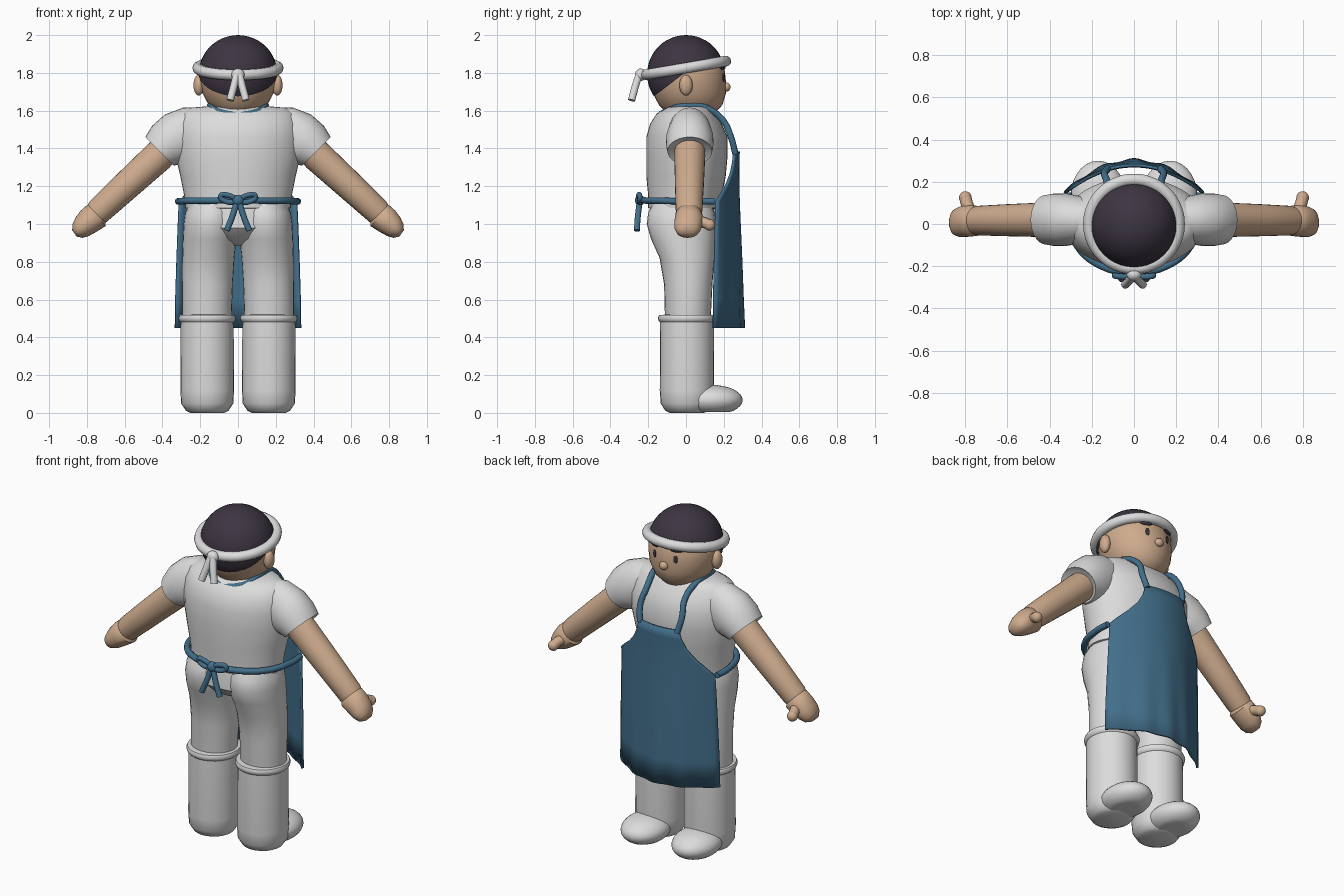
import bpy, bmesh, math
from mathutils import Vector

if "Cube" in bpy.data.objects:
    bpy.data.objects.remove(bpy.data.objects["Cube"])

def material(name, rgb):
    m = bpy.data.materials.new(name)
    m.diffuse_color = (*rgb, 1)
    m.use_nodes = True
    m.node_tree.nodes["Principled BSDF"].inputs["Base Color"].default_value = m.diffuse_color
    return m

WHITE = material("white_cloth", (0.72, 0.72, 0.72))
SKIN = material("skin", (0.62, 0.41, 0.27))
BLUE = material("apron_blue", (0.055, 0.16, 0.26))
DARK = material("dark_hair", (0.047, 0.036, 0.055))

def finish(ob, mat, mirror=False, angle=45):
    ob.data.materials.clear()
    ob.data.materials.append(mat)
    bpy.ops.object.select_all(action='DESELECT')
    ob.select_set(True)
    bpy.context.view_layer.objects.active = ob
    bpy.ops.object.shade_smooth_by_angle(angle=math.radians(angle))
    if mirror:
        ob.modifiers.new("mirror", 'MIRROR').use_mirror_merge = False
    return ob

def from_bmesh(name, bm, mat, mirror=False, angle=45):
    bmesh.ops.recalc_face_normals(bm, faces=bm.faces[:])
    me = bpy.data.meshes.new(name)
    bm.to_mesh(me)
    bm.free()
    ob = bpy.data.objects.new(name, me)
    bpy.context.collection.objects.link(ob)
    return finish(ob, mat, mirror, angle)

def loft(name, rings, mat, mirror=False, n=28, angle=45):
    """Skin elliptical rings (x, y, z, radius, y radius, tilt in degrees)."""
    bm = bmesh.new()
    loops = []
    for x, y, z, ru, rv, *tilt in rings:
        t = math.radians(tilt[0] if tilt else 0)
        loop = []
        for i in range(n):
            a = 2 * math.pi * i / n
            u = ru * math.cos(a)
            loop.append(bm.verts.new((x + u * math.cos(t), y + rv * math.sin(a), z + u * math.sin(t))))
        loops.append(loop)
    for a, b in zip(loops, loops[1:]):
        for i in range(n):
            j = (i + 1) % n
            bm.faces.new((a[i], a[j], b[j], b[i]))
    bm.faces.new(loops[0])
    bm.faces.new(loops[-1])
    return from_bmesh(name, bm, mat, mirror, angle)

def ball(name, c, r, mat, mirror=False, floor=None, turn=0, n=20):
    bm = bmesh.new()
    bmesh.ops.create_uvsphere(bm, u_segments=n, v_segments=n // 2 + 2, radius=1)
    for v in bm.verts:
        x, y, z = (v.co[i] * r[i] for i in range(3))
        v.co = (c[0] + x * math.cos(turn) - y * math.sin(turn),
                c[1] + x * math.sin(turn) + y * math.cos(turn), c[2] + z)
        if floor is not None:
            v.co.z = max(v.co.z, floor)
    return from_bmesh(name, bm, mat, mirror)

def cord(name, pts, r, mat, mirror=False, closed=False):
    cu = bpy.data.curves.new(name, 'CURVE')
    cu.dimensions = '3D'
    cu.bevel_depth, cu.bevel_resolution, cu.resolution_u = r, 3, 5
    cu.use_fill_caps = True
    sp = cu.splines.new('BEZIER')
    sp.bezier_points.add(len(pts) - 1)
    for p, co in zip(sp.bezier_points, pts):
        p.co = co
        p.handle_left_type = p.handle_right_type = 'AUTO'
    sp.use_cyclic_u = closed
    ob = bpy.data.objects.new(name, cu)
    bpy.context.collection.objects.link(ob)
    bpy.ops.object.select_all(action='DESELECT')
    ob.select_set(True)
    bpy.context.view_layer.objects.active = ob
    bpy.ops.object.convert(target='MESH')
    return finish(bpy.context.view_layer.objects.active, mat, mirror)

# Shirt body and sleeves
loft("shirt", [(0, -.01, 1.08, .26, .17), (0, -.01, 1.085, .28, .19), (0, -.005, 1.15, .285, .195),
               (0, 0, 1.25, .305, .21), (0, .005, 1.36, .33, .215), (0, .005, 1.46, .335, .215),
               (0, .0, 1.53, .325, .19), (0, .0, 1.585, .3, .155), (0, .01, 1.615, .26, .12),
               (0, .02, 1.625, .14, .1)], WHITE, n=40)
loft("sleeve", [(.2, .02, 1.48, .135, .1, 90), (.27, .02, 1.475, .143, .115, 82),
                (.325, .02, 1.452, .142, .125, 64), (.375, .02, 1.42, .128, .125, 52),
                (.415, .02, 1.385, .107, .118, 45), (.405, .02, 1.395, .08, .08, 45)], WHITE, True)

# Arms, hands and thumbs
loft("arm", [(.36, .02, 1.42, .08, .08, 47), (.42, .02, 1.36, .084, .082, 48), (.6, .018, 1.195, .077, .076, 49),
             (.74, .016, 1.065, .07, .07, 49), (.765, .016, 1.04, .06, .06, 49)], SKIN, True)
loft("hand", [(.735, .015, 1.06, .055, .05, 50), (.75, .015, 1.045, .074, .072, 50),
              (.79, .015, 1.015, .07, .076, 52), (.825, .01, .985, .06, .072, 54),
              (.85, .008, .963, .045, .06, 54), (.866, .006, .95, .02, .035, 54)], SKIN, True)
cord("thumb", [(.77, .05, 1.02), (.79, .09, 1.01), (.8, .125, .995)], .029, SKIN, True)
ball("thumb_tip", (.8, .125, .995), (.03, .03, .03), SKIN, True)

# Trousers
loft("hips", [(0, -.02, 1.13, .262, .16), (0, -.02, 1.05, .28, .175), (0, -.025, .98, .26, .175),
              (0, -.015, .92, .16, .13), (0, 0, .885, .05, .06)], WHITE)
loft("trouser_leg", [(.165, .01, .46, .125, .115), (.165, .01, .52, .132, .122), (.162, .012, .68, .134, .128),
                     (.157, .005, .82, .138, .145), (.15, -.015, .92, .142, .17), (.145, -.025, 1.0, .143, .183),
                     (.14, -.025, 1.06, .14, .175), (.13, -.02, 1.12, .12, .15)], WHITE, True)

# Tall boots with a rolled top edge
loft("boot_shaft", [(.163, .005, 0, .09, .09), (.163, .005, .012, .113, .115), (.163, .005, .05, .138, .139),
                    (.163, .005, .12, .142, .144), (.163, .005, .48, .14, .142), (.163, .005, .488, .149, .15),
                    (.163, .005, .503, .153, .154), (.163, .005, .517, .147, .148),
                    (.163, .005, .52, .12, .12)], WHITE, True)
ball("boot_foot", (.17, .135, .068), (.13, .165, .08), WHITE, True, floor=.004, n=28)

# Head with ears and nose
loft("head", [(0, .02, 1.57, .07, .08), (0, .025, 1.59, .11, .13), (0, .025, 1.63, .155, .168),
              (0, .018, 1.69, .187, .193), (0, .01, 1.76, .202, .201), (0, .005, 1.83, .2, .198),
              (0, 0, 1.9, .165, .165), (0, 0, 1.95, .1, .1)], SKIN, n=36)
ball("ear", (.208, .0, 1.735), (.028, .035, .055), SKIN, True)
ball("nose", (0, .214, 1.725), (.026, .022, .024), SKIN)
ball("eye", (.07, .2, 1.775), (.012, .005, .023), DARK, True, turn=-.35)
ball("eyebrow", (.075, .194, 1.828), (.036, .009, .01), DARK, True, turn=-.38)

# Hair cap, trimmed along a front line and a nape line
bm = bmesh.new()
bmesh.ops.create_uvsphere(bm, u_segments=40, v_segments=24, radius=1)
for v in bm.verts:
    v.co = (v.co.x * .209, v.co.y * .206, 1.793 + v.co.z * .207)
cuts = [(Vector((0, 0, 1.81)), Vector((0, -.17, 1))), (Vector((0, 0, 1.805)), Vector((0, -.76, 1)))]
for co, no in cuts:
    bmesh.ops.bisect_plane(bm, geom=bm.verts[:] + bm.edges[:] + bm.faces[:], plane_co=co, plane_no=no)
low = [f for f in bm.faces if all((f.calc_center_median() - co).dot(no) < 0 for co, no in cuts)]
bmesh.ops.delete(bm, geom=low, context='FACES')
from_bmesh("hair", bm, DARK)

# Headband with knot and tails at the nape
ring = [2 * math.pi * i / 16 for i in range(16)]
cord("headband", [(.212 * math.cos(a), .21 * math.sin(a), 1.826 + .036 * math.sin(a)) for a in ring],
     .029, WHITE, closed=True)
ball("headband_knot", (0, -.24, 1.79), (.035, .03, .033), WHITE)
cord("headband_tail", [(.005, -.245, 1.8), (.022, -.268, 1.73), (.042, -.288, 1.655)], .02, WHITE, True)

# Apron panel: curved sheet, narrowing to the bib, rippled towards the hem
rows = [(.45, .33, .3), (.6, .328, .295), (.8, .322, .29), (1.0, .315, .283), (1.12, .31, .278),
        (1.16, .275, .277), (1.21, .225, .276), (1.27, .175, .275), (1.33, .145, .276), (1.385, .132, .278)]
bm = bmesh.new()
grid = []
for z, w, yc in rows:
    line = []
    for i in range(33):
        u = i / 16 - 1
        x = u * w
        ripple = .006 * math.cos(u * 14) * max(0, 1 - (z - .45) / .5)
        line.append(bm.verts.new((x, yc - (yc - .145) * (x / .33) ** 2 + ripple, z)))
    grid.append(line)
for a, b in zip(grid, grid[1:]):
    for i in range(32):
        bm.faces.new((a[i], a[i + 1], b[i + 1], b[i]))
apron = from_bmesh("apron", bm, BLUE)
solid = apron.modifiers.new("thickness", 'SOLIDIFY')
solid.thickness, solid.offset = .014, 0

# Apron neck strap, waist tie and bow
strap = [(.125, .262, 1.37), (.14, .238, 1.46), (.128, .195, 1.55), (.14, .1, 1.617), (.145, 0, 1.627),
         (.11, -.1, 1.598), (0, -.135, 1.578)]
cord("neck_strap", strap + [(-x, y, z) for x, y, z in strap[-2::-1]], .017, BLUE)
tie = [(.312, .15, 1.12), (.315, .06, 1.12), (.27, -.1, 1.122), (.15, -.2, 1.124), (0, -.228, 1.125)]
cord("waist_tie", tie + [(-x, y, z) for x, y, z in tie[-2::-1]], .018, BLUE)
ball("bow_knot", (0, -.245, 1.125), (.032, .025, .03), BLUE)
cord("bow_loop", [(.005, -.245, 1.13), (.05, -.25, 1.152), (.092, -.245, 1.148), (.06, -.245, 1.118),
                  (.005, -.245, 1.118)], .014, BLUE, True)
cord("bow_tail", [(.005, -.245, 1.12), (.03, -.255, 1.04), (.06, -.26, .965)], .016, BLUE, True)
